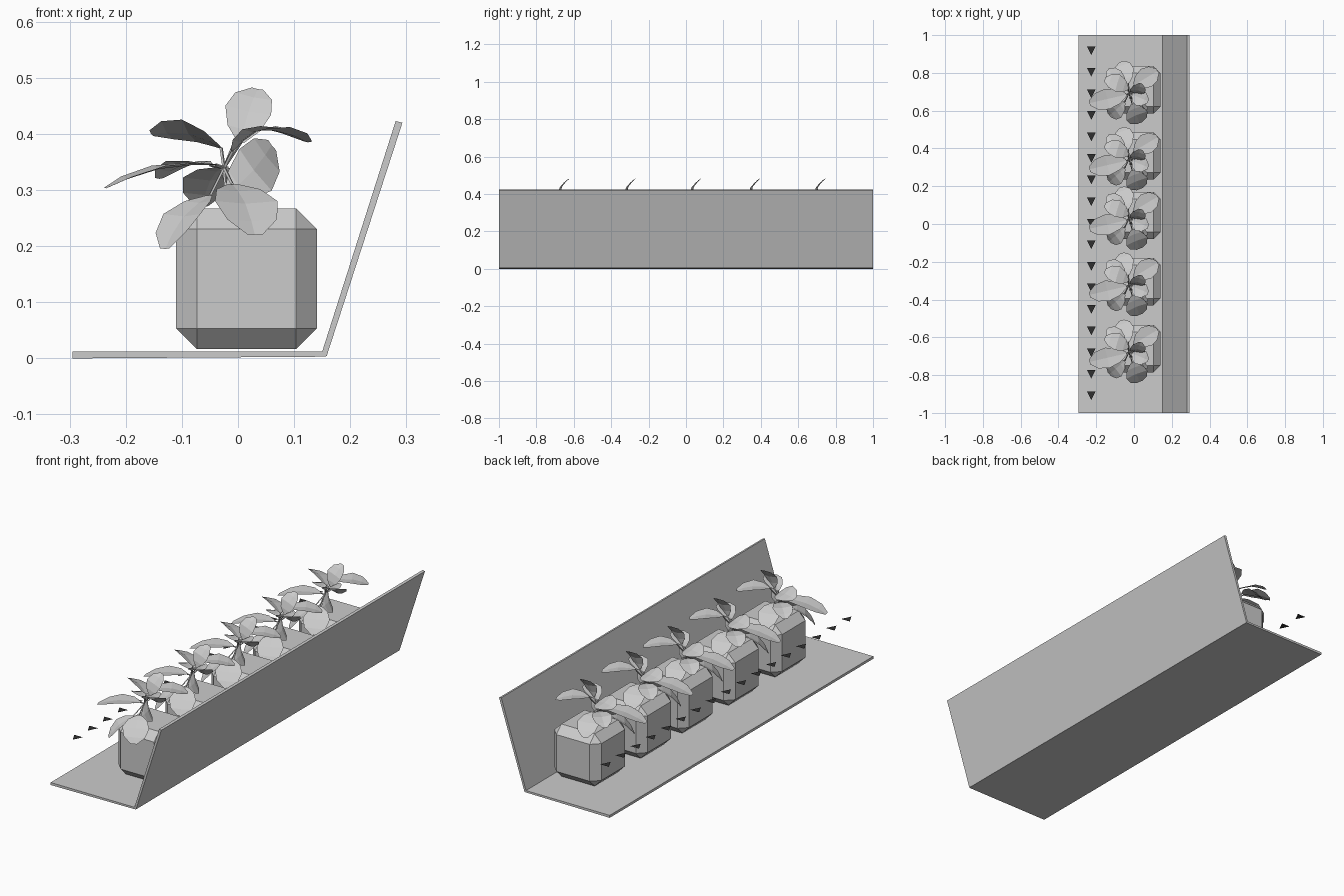
import bpy, bmesh, math
from mathutils import Vector

if "Cube" in bpy.data.objects:
    bpy.data.objects.remove(bpy.data.objects["Cube"])


def material(name, rgb):
    m = bpy.data.materials.new(name)
    m.diffuse_color = (*rgb, 1)
    m.use_nodes = True
    m.node_tree.nodes["Principled BSDF"].inputs["Base Color"].default_value = m.diffuse_color
    return m


GREY = material("light grey", (0.6, 0.6, 0.6))
DARK = material("near black", (0.03, 0.03, 0.03))


def mesh_from(bm, name, mat):
    bmesh.ops.recalc_face_normals(bm, faces=bm.faces)
    me = bpy.data.meshes.new(name)
    bm.to_mesh(me)
    bm.free()
    me.materials.append(mat)
    return me


def add(name, me, loc=(0, 0, 0)):
    ob = bpy.data.objects.new(name, me)
    ob.location = loc
    bpy.context.collection.objects.link(ob)
    return ob


# Shelf parts: xz profiles extruded along y
def extrude_profile(name, pts):
    bm = bmesh.new()
    f = bm.faces.new([bm.verts.new((x, -1, z)) for x, z in pts])
    r = bmesh.ops.extrude_face_region(bm, geom=[f])
    vs = [v for v in r["geom"] if isinstance(v, bmesh.types.BMVert)]
    bmesh.ops.translate(bm, verts=vs, vec=(0, 2, 0))
    add(name, mesh_from(bm, name, GREY))


extrude_profile("shelf_base", [(-0.295, 0), (0.15, 0.003), (0.15, 0.012), (-0.295, 0.012)])
extrude_profile("shelf_back", [(0.15, 0.003), (0.158, 0.004), (0.293, 0.42),
                               (0.281, 0.423), (0.15, 0.012)])


# Chamfered cube pot
def pot_mesh():
    bm = bmesh.new()
    bmesh.ops.create_cube(bm, size=1)
    bmesh.ops.scale(bm, verts=bm.verts, vec=(0.251, 0.251, 0.251))
    bmesh.ops.bevel(bm, geom=bm.edges[:], offset=0.037, segments=1, affect='EDGES')
    return mesh_from(bm, "pot", GREY)


# One leaf: rows of left, midrib and right points from base to tip
def leaf(bm, base, tip, width, side=None):
    base, tip = Vector(base), Vector(tip)
    d = tip - base
    n = d.normalized()
    s = Vector(side) if side else n.cross(Vector((0, 0, 1)))
    s = (s - n * s.dot(n)).normalized()
    up = s.cross(n)
    if up.z < 0:
        up = -up
    prev = None
    for t, w in ((0, 0.15), (0.2, 0.7), (0.5, 1), (0.8, 0.8), (1, 0.25)):
        c = base + d * t + up * 0.014 * math.sin(math.pi * t)
        row = [bm.verts.new(c + s * width / 2 * w * k + up * 0.006 * w * abs(k))
               for k in (-1, 0, 1)]
        if prev:
            for i in (0, 1):
                bm.faces.new((prev[i], prev[i + 1], row[i + 1], row[i]))
        prev = row


# Thin stem segment
def stem(bm, a, b, r):
    a, b = Vector(a), Vector(b)
    q = (b - a).to_track_quat('Z', 'Y')
    rings = [[bm.verts.new(p + q @ Vector((r * math.cos(i * math.tau / 4),
                                           r * math.sin(i * math.tau / 4), 0)))
              for i in range(4)] for p in (a, b)]
    for i in range(4):
        j = (i + 1) % 4
        bm.faces.new((rings[0][i], rings[0][j], rings[1][j], rings[1][i]))


LEAVES = [
    ((0.005, 0.0, 0.385), (0.035, 0.05, 0.48), 0.085, (1, -0.1, 0)),       # upright
    ((0.0, 0.04, 0.40), (0.125, 0.115, 0.385), 0.11, None),                # back right
    ((-0.03, 0.02, 0.375), (-0.155, 0.07, 0.40), 0.10, (0.2, -0.9, 0.25)),  # upper left
    ((-0.03, 0.05, 0.34), (-0.065, 0.165, 0.27), 0.10, None),              # back droop
    ((-0.05, 0.04, 0.345), (-0.14, 0.12, 0.32), 0.09, None),               # back left
    ((-0.04, -0.01, 0.345), (-0.235, -0.055, 0.303), 0.11, None),          # left
    ((-0.05, -0.05, 0.29), (-0.13, -0.12, 0.195), 0.10, None),             # front left droop
    ((-0.02, -0.03, 0.29), (0.06, -0.09, 0.38), 0.10, (0.5, -0.3, -0.7)),  # front
    ((-0.01, -0.06, 0.31), (0.03, -0.16, 0.22), 0.12, None),               # front droop
    ((-0.01, -0.01, 0.37), (0.075, -0.045, 0.41), 0.09, None),             # right
]


# Whole plant: trunk, leaf stalks and leaves
def plant_mesh():
    bm = bmesh.new()
    crown = (-0.025, 0, 0.34)
    stem(bm, (0, 0.005, 0.262), crown, 0.008)
    for base, tip, width, side in LEAVES:
        stem(bm, crown, base, 0.003)
        leaf(bm, base, tip, width, side)
    return mesh_from(bm, "plant", GREY)


# Five potted plants along the shelf
pot, plant = pot_mesh(), plant_mesh()
for y in (0.695, 0.345, 0.03, -0.32, -0.675):
    add("pot", pot, (0.015, y + 0.015, 0.142))
    add("plant", plant, (0, y, 0))

# Row of small flat triangular markers floating beside the pots
bm = bmesh.new()
bm.faces.new([bm.verts.new(p) for p in ((-0.023, 0.023, 0), (0, -0.023, 0), (0.023, 0.023, 0))])
bmesh.ops.reverse_faces(bm, faces=bm.faces)
marker = mesh_from(bm, "marker", DARK)
if marker.polygons[0].normal.z < 0:
    marker.flip_normals()
for i in range(17):
    add("marker", marker, (-0.226, 0.918 - i * 0.1142, 0.21))
